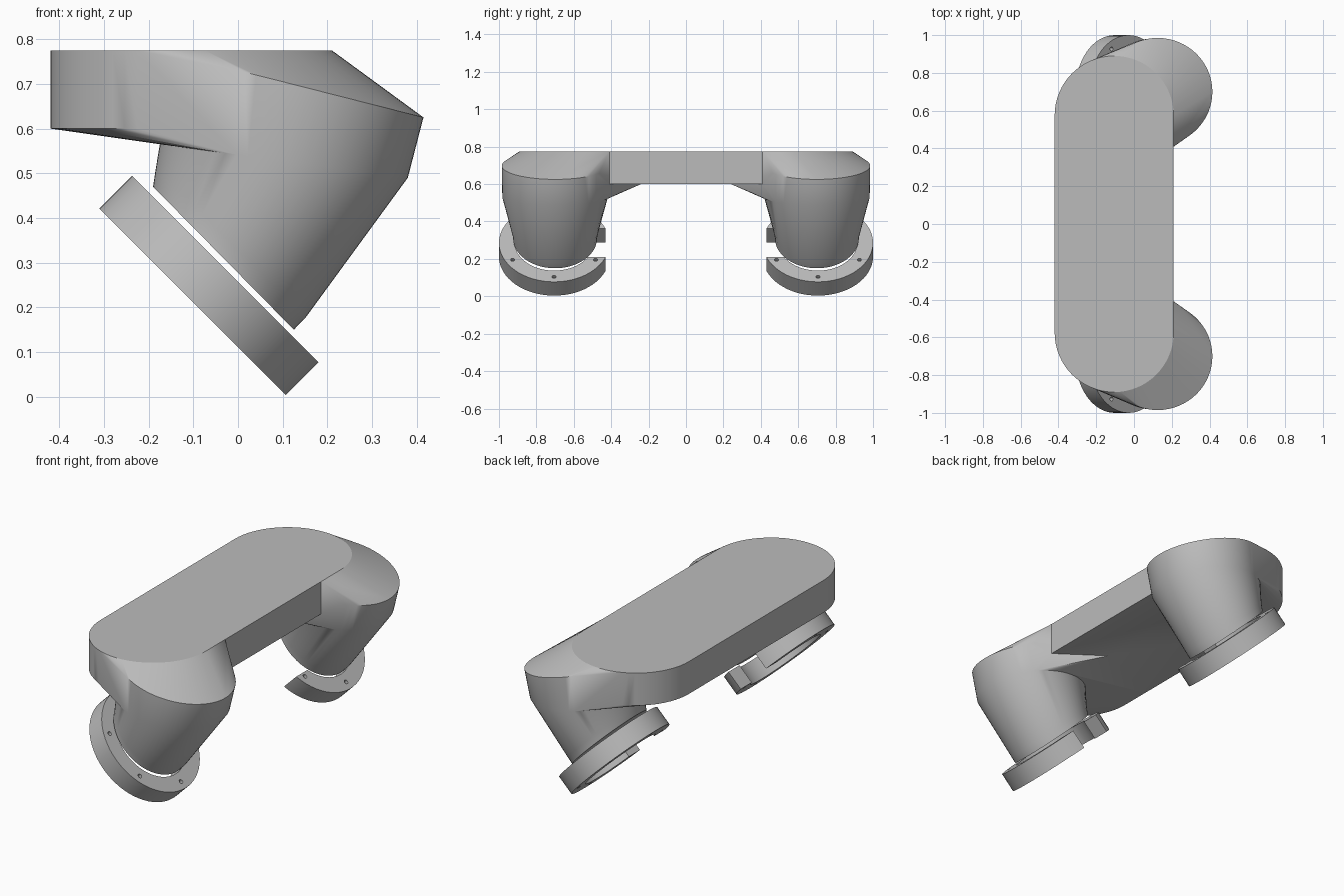
import bpy, bmesh
from math import cos, sin, pi, radians
from mathutils import Matrix, Vector

cube = bpy.data.objects.get("Cube")
if cube:
    bpy.data.objects.remove(cube)

metal = bpy.data.materials.new("plain_grey")
metal.use_nodes = True
GREY = (0.5, 0.5, 0.5, 1)
metal.diffuse_color = GREY
metal.node_tree.nodes["Principled BSDF"].inputs["Base Color"].default_value = GREY

SIDES = 64
TOP, UNDER = 0.775, 0.6      # bar top and underside
LEFT, RIGHT = -0.42, 0.21    # bar long edges
LEG_Y = 0.7


def add_object(name, bm):
    bmesh.ops.recalc_face_normals(bm, faces=bm.faces)
    mesh = bpy.data.meshes.new(name)
    bm.to_mesh(mesh)
    bm.free()
    mesh.materials.append(metal)
    obj = bpy.data.objects.new(name, mesh)
    bpy.context.collection.objects.link(obj)
    return obj


def activate(obj):
    bpy.ops.object.select_all(action='DESELECT')
    obj.select_set(True)
    bpy.context.view_layer.objects.active = obj


def combine(obj, other, operation):
    mod = obj.modifiers.new("combine", 'BOOLEAN')
    mod.operation, mod.object, mod.solver = operation, other, 'EXACT'
    activate(obj)
    bpy.ops.object.modifier_apply(modifier=mod.name)
    bpy.data.objects.remove(other)


def mirror_y(obj):
    mod = obj.modifiers.new("mirror", 'MIRROR')
    mod.use_axis = (False, True, False)
    mod.use_mirror_merge = False
    activate(obj)
    bpy.ops.object.modifier_apply(modifier=mod.name)


def smooth(obj, angle):
    activate(obj)
    bpy.ops.object.shade_smooth_by_angle(angle=radians(angle))


def box(name, low, high):
    bm = bmesh.new()
    low, high = Vector(low), Vector(high)
    bmesh.ops.create_cube(bm, size=1, matrix=Matrix.Translation((low + high) / 2)
                          @ Matrix.Diagonal((*(high - low), 1)))
    return add_object(name, bm)


def cylinder(name, radius, depth, x=0, y=0, sides=SIDES):
    bm = bmesh.new()
    bmesh.ops.create_cone(bm, cap_ends=True, segments=sides, radius1=radius,
                          radius2=radius, depth=depth,
                          matrix=Matrix.Translation((x, y, 0)))
    return add_object(name, bm)


def section(left, right, radius):
    """Tilted ellipse spanning two points in the xz plane."""
    a, b = Vector((left[0], LEG_Y, left[1])), Vector((right[0], LEG_Y, right[1]))
    mid, half = (a + b) / 2, (b - a) / 2
    return [mid + half * cos(t) + Vector((0, radius * sin(t), 0))
            for t in (2 * pi * i / SIDES for i in range(SIDES))]


# Leg sections from the slanted foot up to the shoulder rim
foot = section((-0.19, 0.47), (0.125, 0.15), 0.224)
ankle = section((-0.184, 0.51), (0.152, 0.178), 0.228)
hip = section((-0.175, 0.565), (0.38, 0.49), 0.282)
core = section((-0.1, 0.64), (0.3, 0.59), 0.2)
rim = section((-0.165, 0.772), (0.415, 0.625), 0.285)

# Tapered leg
bm = bmesh.new()
rings = [[bm.verts.new(p) for p in ring] for ring in (foot, ankle, hip, core)]
for low, high in zip(rings, rings[1:]):
    for i in range(SIDES):
        j = (i + 1) % SIDES
        bm.faces.new((low[i], low[j], high[j], high[i]))
bm.faces.new(rings[0])
bm.faces.new(rings[-1])
leg = add_object("legs", bm)

# Shoulder: hull of the rounded bar end and the top of the leg
bar_mid, bar_r = (LEFT + RIGHT) / 2, (RIGHT - LEFT) / 2
outline = [(RIGHT, 0.41), (LEFT, 0.41)]
outline += [(bar_mid + bar_r * cos(pi * i / 32), 0.575 + bar_r * sin(pi * i / 32))
            for i in range(33)]
points = [Vector((x, y, z)) for x, y in outline for z in (UNDER, TOP)]
points += hip + rim + [Vector((-0.03, 0.24, UNDER))]
bm = bmesh.new()
for p in points:
    bm.verts.new(p)
hull = bmesh.ops.convex_hull(bm, input=bm.verts)
loose = {g for g in hull["geom_interior"] + hull["geom_unused"]
         if isinstance(g, bmesh.types.BMVert)}
bmesh.ops.delete(bm, geom=list(loose), context='VERTS')
shoulder = add_object("shoulders", bm)

# Bar joined with both shoulders and legs
mirror_y(leg)
mirror_y(shoulder)
body = box("handle_body", (LEFT, -0.41, UNDER), (RIGHT, 0.41, TOP))
combine(body, shoulder, 'UNION')
combine(body, leg, 'UNION')
bm = bmesh.new()
bm.from_mesh(body.data)
bmesh.ops.remove_doubles(bm, verts=bm.verts, dist=0.0005)
bmesh.ops.dissolve_limit(bm, angle_limit=radians(0.5), verts=bm.verts, edges=bm.edges)
bm.to_mesh(body.data)
bm.free()
smooth(body, 25)

# Slotted mounting ring with bolt holes
ring = cylinder("mounting_rings", 0.295, 0.104)
combine(ring, cylinder("bore", 0.21, 0.3), 'DIFFERENCE')
combine(ring, box("slot", (-0.107, -0.4, -0.2), (0.107, 0, 0.2)), 'DIFFERENCE')
for k in range(6):
    t = pi * k / 3
    combine(ring, cylinder("bolt_hole", 0.011, 0.3, 0.256 * cos(t),
                           0.256 * sin(t), 16), 'DIFFERENCE')
ring.data.transform(Matrix.Translation((-0.065, 0.705, 0.249))
                    @ Matrix.Rotation(radians(45), 4, 'Y'))
mirror_y(ring)
smooth(ring, 30)
